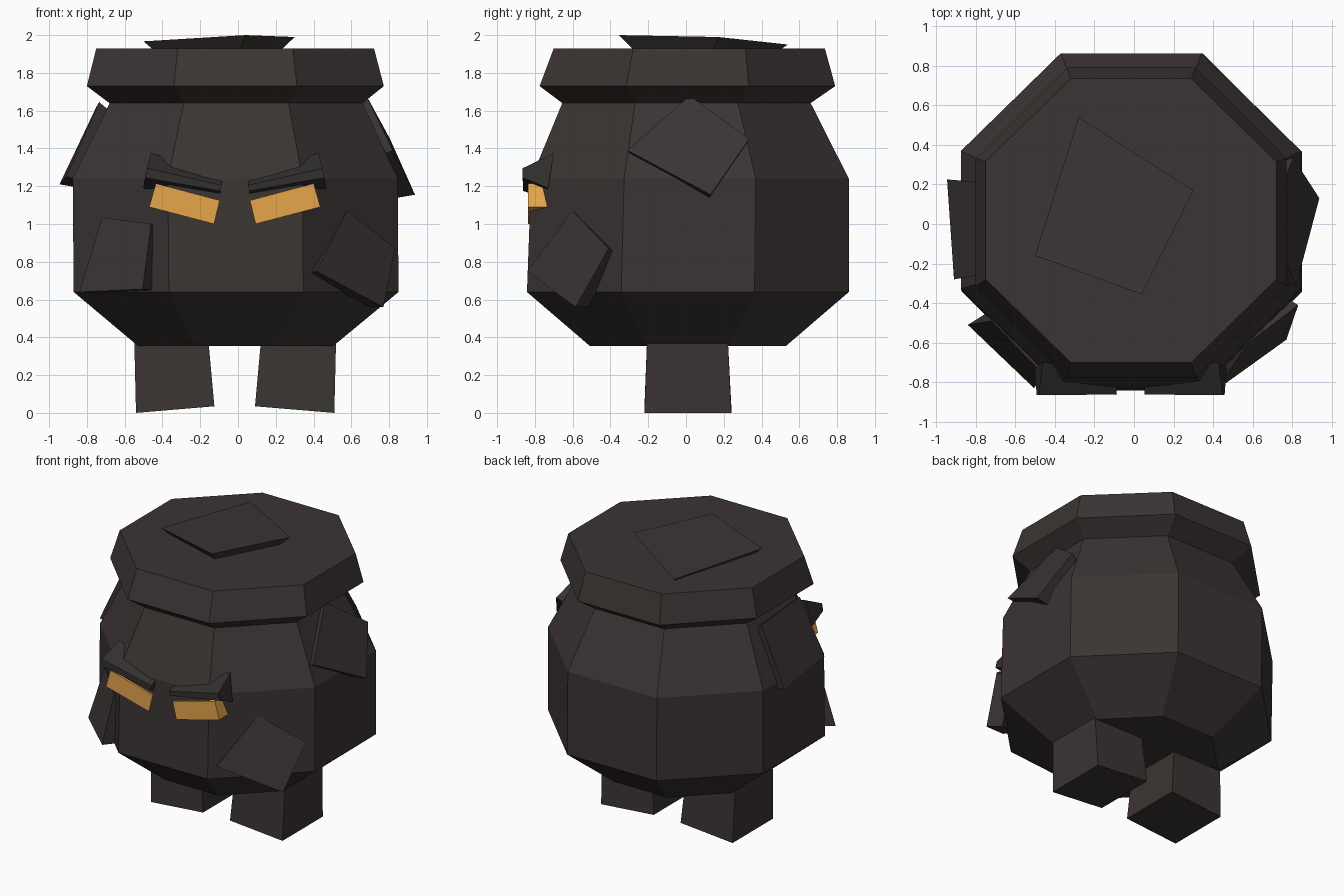
import bpy, bmesh, math
from mathutils import Vector

if "Cube" in bpy.data.objects:
    bpy.data.objects.remove(bpy.data.objects["Cube"])


def material(name, rgb):
    m = bpy.data.materials.new(name)
    m.diffuse_color = (*rgb, 1)
    m.use_nodes = True
    m.node_tree.nodes["Principled BSDF"].inputs["Base Color"].default_value = m.diffuse_color
    return m


BODY = material("dark brown", (0.043, 0.035, 0.033))
BROW = material("charcoal", (0.032, 0.028, 0.028))
AMBER = material("amber", (0.79, 0.38, 0.07))


def loft(name, rings, mat):
    """Join closed rings of equal length, capping both ends."""
    bm = bmesh.new()
    vs = [[bm.verts.new(p) for p in r] for r in rings]
    n = len(vs[0])
    for a, b in zip(vs, vs[1:]):
        for i in range(n):
            j = (i + 1) % n
            bm.faces.new((a[i], a[j], b[j], b[i]))
    bm.faces.new(vs[0][::-1])
    bm.faces.new(vs[-1])
    bmesh.ops.recalc_face_normals(bm, faces=bm.faces)
    me = bpy.data.meshes.new(name)
    bm.to_mesh(me)
    bm.free()
    me.materials.append(mat)
    ob = bpy.data.objects.new(name, me)
    bpy.context.collection.objects.link(ob)
    return ob


def octagon(z, x0, x1, y0, y1):
    """Flat-fronted octagon fitted to the given bounds."""
    r = 1 / math.cos(math.pi / 8)
    pts = []
    for i in range(8):
        a = math.pi / 8 + i * math.pi / 4
        pts.append(((x0 + x1) / 2 + (x1 - x0) / 2 * r * math.cos(a),
                    (y0 + y1) / 2 + (y1 - y0) / 2 * r * math.sin(a), z))
    return pts


def plate(name, corners, depth, shrink):
    """Chunk of crust: outer face tapering inwards towards the body."""
    c = [Vector(p) for p in corners]
    mid = sum(c, Vector()) / 4
    n = (c[2] - c[0]).cross(c[3] - c[1]).normalized()
    if n.dot(mid - Vector((0, 0, 1))) < 0:
        n = -n
    inner = [mid + (p - mid) * shrink - n * depth for p in c]
    loft(name, [c, inner], BODY)


# Pot-shaped body with flared rim
loft("body", [octagon(*r) for r in (
    (0.355, -0.53, 0.505, -0.51, 0.53),
    (0.64, -0.87, 0.85, -0.842, 0.862),
    (1.24, -0.875, 0.845, -0.82, 0.862),
    (1.64, -0.68, 0.66, -0.655, 0.66),
    (1.73, -0.80, 0.772, -0.775, 0.79),
    (1.93, -0.75, 0.72, -0.70, 0.735))], BODY)

# Crust plates
plate("top_plate", [(-0.28, 0.54, 1.95), (0.30, 0.17, 1.99),
                    (0.04, -0.355, 2.0), (-0.50, -0.16, 1.967)], 0.08, 0.78)
plate("upper_left_plate", [(-0.945, 0.225, 1.21), (-0.91, -0.28, 1.25),
                           (-0.735, -0.25, 1.645), (-0.75, 0.21, 1.62)], 0.09, 0.9)
plate("upper_right_plate", [(0.68, 0.02, 1.68), (0.805, 0.335, 1.45),
                            (0.937, 0.13, 1.155), (0.82, -0.31, 1.39)], 0.1, 0.9)
plate("lower_right_plate", [(0.58, -0.60, 1.07), (0.83, -0.41, 0.87),
                            (0.77, -0.585, 0.56), (0.415, -0.84, 0.75)], 0.1, 0.9)
plate("lower_left_plate", [(-0.72, -0.49, 1.035), (-0.46, -0.76, 1.0),
                           (-0.505, -0.83, 0.655), (-0.84, -0.51, 0.64)], 0.1, 0.9)

# Feet: (inner x, outer x) at top and bottom, with tilted soles
for side, s, top, sole in (("left", -1, (0.16, 0.55), (0.125, 0.54)),
                           ("right", 1, (0.125, 0.52), (0.09, 0.51))):
    rings = []
    for (a, b), za, zb, y0, y1 in ((top, 0.42, 0.42, -0.205, 0.22),
                                   (sole, 0.035, 0.0, -0.22, 0.24)):
        rings.append([(s * a, y0, za), (s * b, y0, zb), (s * b, y1, zb), (s * a, y1, za)])
    loft(side + "_foot", rings, BODY)

# Slanted eyes and angry brows, mirrored with a small offset
for side, s in (("left", -1), ("right", 1)):
    def at(x, y, z):
        return (s * x - 0.017, y, z)

    eye = ((0.418, 1.215), (0.453, 1.09), (0.11, 1.0), (0.08, 1.125))
    loft(side + "_eye", [[at(x, y, z) for x, z in eye] for y in (-0.837, -0.70)], AMBER)

    outer = [at(0.465, -0.865, 1.295), at(0.475, -0.865, 1.245),
             at(0.485, -0.73, 1.19), at(0.445, -0.70, 1.375)]
    inner = [at(0.07, -0.862, 1.205), at(0.075, -0.862, 1.175),
             at(0.085, -0.73, 1.13), at(0.075, -0.72, 1.28)]
    loft(side + "_brow", [outer, inner], BROW)
